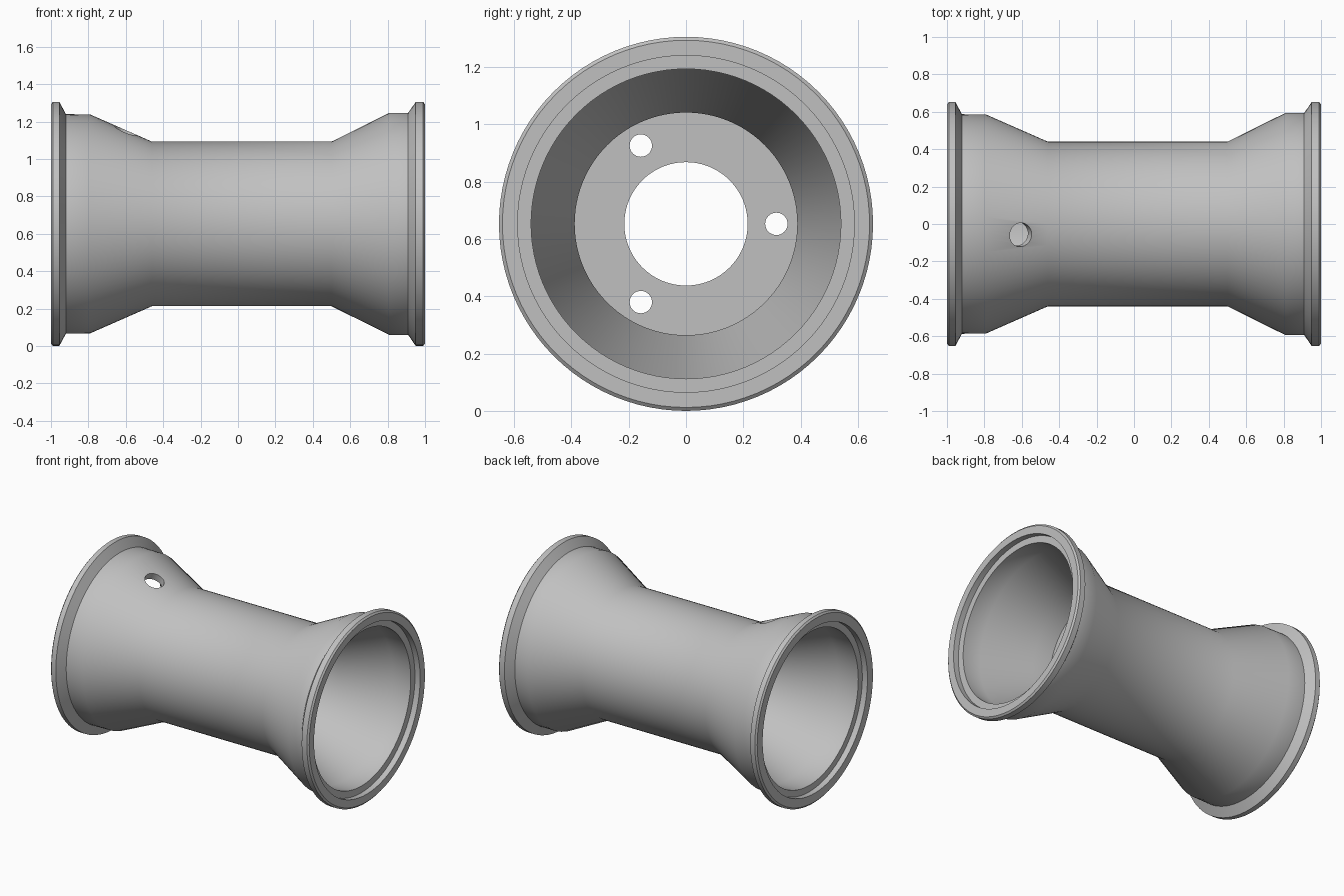
import bpy
import bmesh
import math
from mathutils import Matrix, Vector

cube = bpy.data.objects.get("Cube")
if cube:
    bpy.data.objects.remove(cube, do_unlink=True)

CENTRE_Z = 0.653
SIDES = 96

metal = bpy.data.materials.new("grey_metal")
metal.use_nodes = True
grey = (0.53, 0.53, 0.53, 1)
metal.diffuse_color = grey
metal.node_tree.nodes["Principled BSDF"].inputs["Base Color"].default_value = grey


def add_object(name, bm):
    bmesh.ops.recalc_face_normals(bm, faces=bm.faces)
    mesh = bpy.data.meshes.new(name)
    bm.to_mesh(mesh)
    bm.free()
    mesh.materials.append(metal)
    obj = bpy.data.objects.new(name, mesh)
    obj.location.z = CENTRE_Z
    bpy.context.collection.objects.link(obj)
    return obj


def lathe(name, profile):
    """Revolve a closed (x, radius) section around the x axis."""
    bm = bmesh.new()
    rings = []
    for i in range(SIDES):
        a = 2 * math.pi * i / SIDES
        rings.append([bm.verts.new((x, r * math.cos(a), r * math.sin(a))) for x, r in profile])
    n = len(profile)
    for i in range(SIDES):
        here, after = rings[i], rings[(i + 1) % SIDES]
        for j in range(n):
            k = (j + 1) % n
            bm.faces.new((here[j], here[k], after[k], after[j]))
    return add_object(name, bm)


def drill(target, centre, direction, radius, depth):
    """Cut a round hole through the target along a direction."""
    bm = bmesh.new()
    turn = Vector(direction).to_track_quat("Z", "Y").to_matrix().to_4x4()
    bmesh.ops.create_cone(bm, cap_ends=True, segments=32, radius1=radius, radius2=radius,
                          depth=depth, matrix=Matrix.Translation(centre) @ turn)
    cutter = add_object("hole_cutter", bm)
    cutter.hide_render = True
    mod = target.modifiers.new("hole", "BOOLEAN")
    mod.operation = "DIFFERENCE"
    mod.solver = "EXACT"
    mod.object = cutter
    bpy.context.view_layer.objects.active = target
    bpy.ops.object.modifier_apply(modifier=mod.name)
    bpy.data.objects.remove(cutter, do_unlink=True)


# Barrel: waisted outer wall, flanged ends, recessed shelves and hollow bore
outer = [(-1, 0.64), (-0.99, 0.652), (-0.955, 0.652), (-0.92, 0.587), (-0.79, 0.585),
         (-0.46, 0.44), (0.5, 0.44), (0.81, 0.594), (0.91, 0.594), (0.95, 0.652),
         (0.99, 0.652), (1, 0.64)]
inner = [(1, 0.587), (0.96, 0.587), (0.96, 0.54), (0.82, 0.54), (0.51, 0.388),
         (-0.47, 0.388), (-0.8, 0.535), (-0.96, 0.535), (-0.96, 0.58), (-1, 0.58)]
barrel = lathe("rim_barrel", outer + inner)

# Valve hole, square to the sloping wall
drill(barrel, (-0.61, -0.057, 0.49), (0.4, -0.1, 0.91), 0.064, 0.3)

# Mounting plate with a central bore and three bolt holes
plate = lathe("mounting_plate", [(0.37, 0.215), (0.37, 0.41), (0.31, 0.41), (0.31, 0.215)])
for i in range(3):
    a = 2 * math.pi * i / 3
    drill(plate, (0.34, 0.315 * math.cos(a), 0.315 * math.sin(a)), (1, 0, 0), 0.039, 0.2)

# Smooth shading with crisp edges
bpy.ops.object.select_all(action="DESELECT")
for obj in (barrel, plate):
    obj.select_set(True)
bpy.context.view_layer.objects.active = barrel
bpy.ops.object.shade_smooth_by_angle(angle=math.radians(30))
